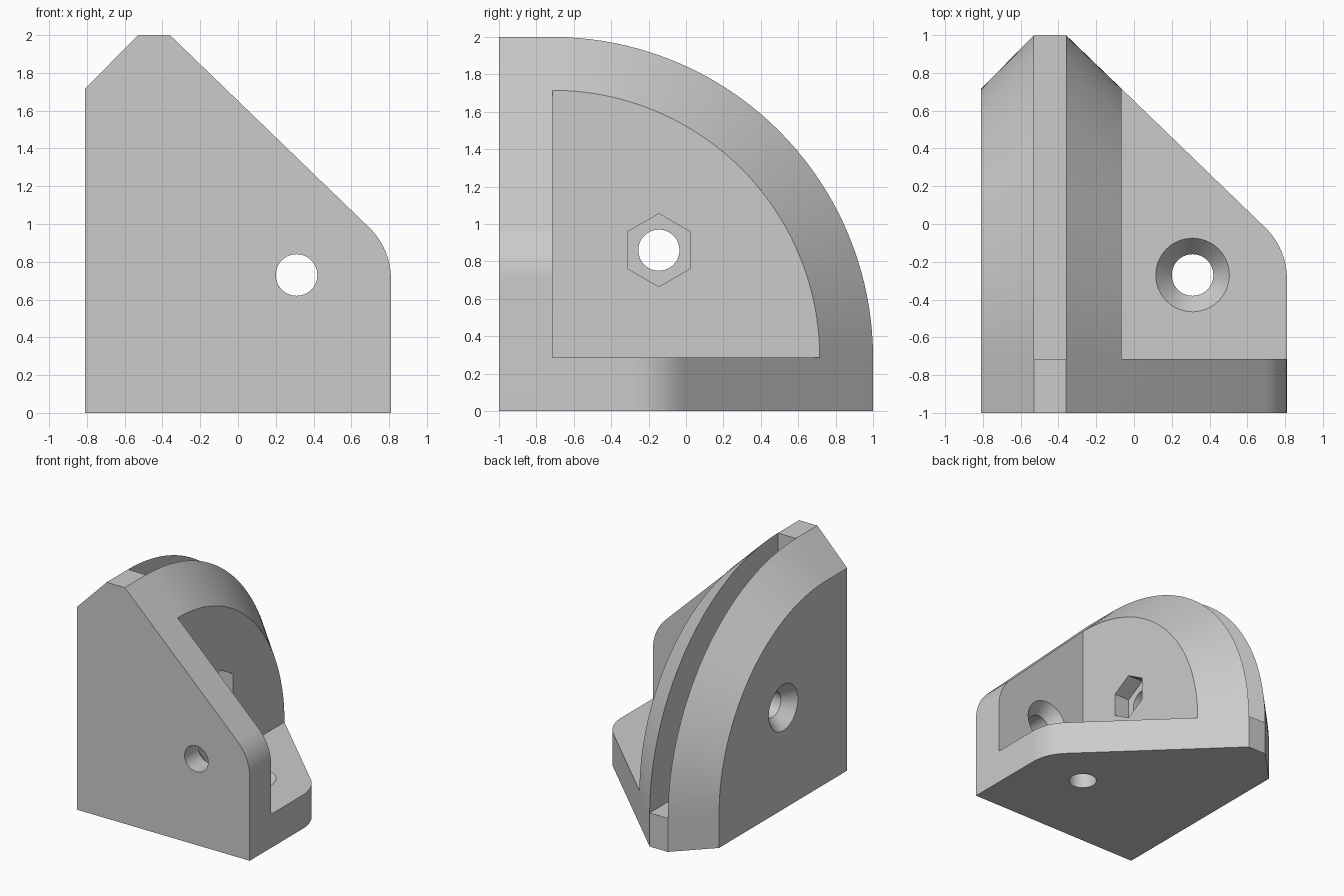
import bpy, bmesh, math
from mathutils import Vector, Matrix

if "Cube" in bpy.data.objects:
    bpy.data.objects.remove(bpy.data.objects["Cube"], do_unlink=True)

T = 0.285                    # plate thickness
W = 0.81                     # half width
SLOT = (-0.53, -0.36)        # panel slot between the two walls
INNER = -0.065               # inner face of the inner wall
R_RIM, R_FACE = 2 - T, 2 - 2 * T

grey = bpy.data.materials.new("light_grey")
grey.use_nodes = True
grey.diffuse_color = (0.6, 0.6, 0.6, 1)
grey.node_tree.nodes["Principled BSDF"].inputs["Base Color"].default_value = (0.6, 0.6, 0.6, 1)


def loft(name, start, end):
    """Solid between two matching closed rings of points."""
    bm = bmesh.new()
    a = [bm.verts.new(p) for p in start]
    b = [bm.verts.new(p) for p in end]
    bm.faces.new(a)
    bm.faces.new(b)
    for i in range(len(a)):
        j = (i + 1) % len(a)
        bm.faces.new((a[i], a[j], b[j], b[i]))
    bmesh.ops.recalc_face_normals(bm, faces=bm.faces)
    mesh = bpy.data.meshes.new(name)
    bm.to_mesh(mesh)
    bm.free()
    mesh.materials.append(grey)
    ob = bpy.data.objects.new(name, mesh)
    bpy.context.collection.objects.link(ob)
    return ob


def cylinder(name, centre, axis, r1, r2, depth, sides=48, spin=0.0):
    """Cone or prism starting at centre and running along axis."""
    axis = Vector(axis)
    u = Vector((0, 0, 1)) if abs(axis.z) < 0.5 else Vector((0, 1, 0))
    v = axis.cross(u)

    def ring(c, r):
        angles = [spin + math.tau * i / sides for i in range(sides)]
        return [c + r * (u * math.cos(t) + v * math.sin(t)) for t in angles]
    c = Vector(centre)
    return loft(name, ring(c, r1), ring(c + axis * depth, r2))


def combine(base, other, operation):
    mod = base.modifiers.new(operation.lower(), "BOOLEAN")
    mod.operation = operation
    mod.solver = "EXACT"
    mod.object = other
    bpy.ops.object.select_all(action="DESELECT")
    bpy.context.view_layer.objects.active = base
    base.select_set(True)
    bpy.ops.object.modifier_apply(modifier=mod.name)
    bpy.data.objects.remove(other, do_unlink=True)


# Sloping outline with a rounded outer corner, shared by both plates
slope = T / (INNER - SLOT[1])
corner_z = 2 - slope * (W - SLOT[1])
turn = math.atan2(1, slope)
round_r = 0.38
round_z = corner_z - round_r * math.tan(turn / 2)
steps = 12
outline = [(W - round_r + round_r * math.cos(turn * i / steps),
            round_z + round_r * math.sin(turn * i / steps)) for i in range(steps + 1)]
outline += [(SLOT[1], 2), (SLOT[0], 2), (-W, 2 - T)]


def plate_ring(low):
    return [(-W, low), (W, low)] + outline


# Upright front plate and flat base plate
bracket = loft("corner_bracket",
               [(x, -1, h) for x, h in plate_ring(0)],
               [(x, T - 1, h) for x, h in plate_ring(0)])
base = loft("base_plate",
            [(x, h - 1, 0) for x, h in plate_ring(T)],
            [(x, h - 1, T) for x, h in plate_ring(T)])
combine(bracket, base, "UNION")


# Two quarter-round walls with sloping rims, one each side of the slot
def quarter(x, r, n=40):
    arc = [math.pi / 2 * i / n for i in range(n + 1)]
    return [(x, T - 1, T)] + [(x, T - 1 + r * math.cos(t), T + r * math.sin(t)) for t in arc]


walls = (("outer_wall", -W, R_FACE, SLOT[0], R_RIM),
         ("inner_wall", SLOT[1], R_RIM, INNER, R_FACE))
for name, x1, r1, x2, r2 in walls:
    combine(bracket, loft(name, quarter(x1, r1), quarter(x2, r2)), "UNION")

# Countersunk screw holes: mouth position and direction into the material
SINK, HOLE, DEPTH = 0.195, 0.11, 0.1
screws = (((0.31, T - 1, 0.73), (0, -1, 0), 0.5),
          ((0.31, -0.27, T), (0, 0, -1), 0.5),
          ((-W, -0.145, 0.86), (1, 0, 0), 1.0))
for mouth, axis, length in screws:
    mouth, axis = Vector(mouth), Vector(axis)
    flare = (SINK - HOLE) / DEPTH * 0.02
    combine(bracket, cylinder("sink", mouth - axis * 0.02, axis, SINK + flare, HOLE,
                              DEPTH + 0.02), "DIFFERENCE")
    combine(bracket, cylinder("hole", mouth - axis * 0.02, axis, HOLE, HOLE, length), "DIFFERENCE")

# Hexagonal nut recess in the inner wall
combine(bracket, cylinder("nut", (INNER + 0.02, -0.145, 0.86), (-1, 0, 0),
                          0.195, 0.195, T / 2 + 0.02, sides=6), "DIFFERENCE")

# Smooth the round surfaces, keep the edges crisp
bpy.ops.object.select_all(action="DESELECT")
bpy.context.view_layer.objects.active = bracket
bracket.select_set(True)
bpy.ops.object.shade_smooth_by_angle(angle=math.radians(25))
